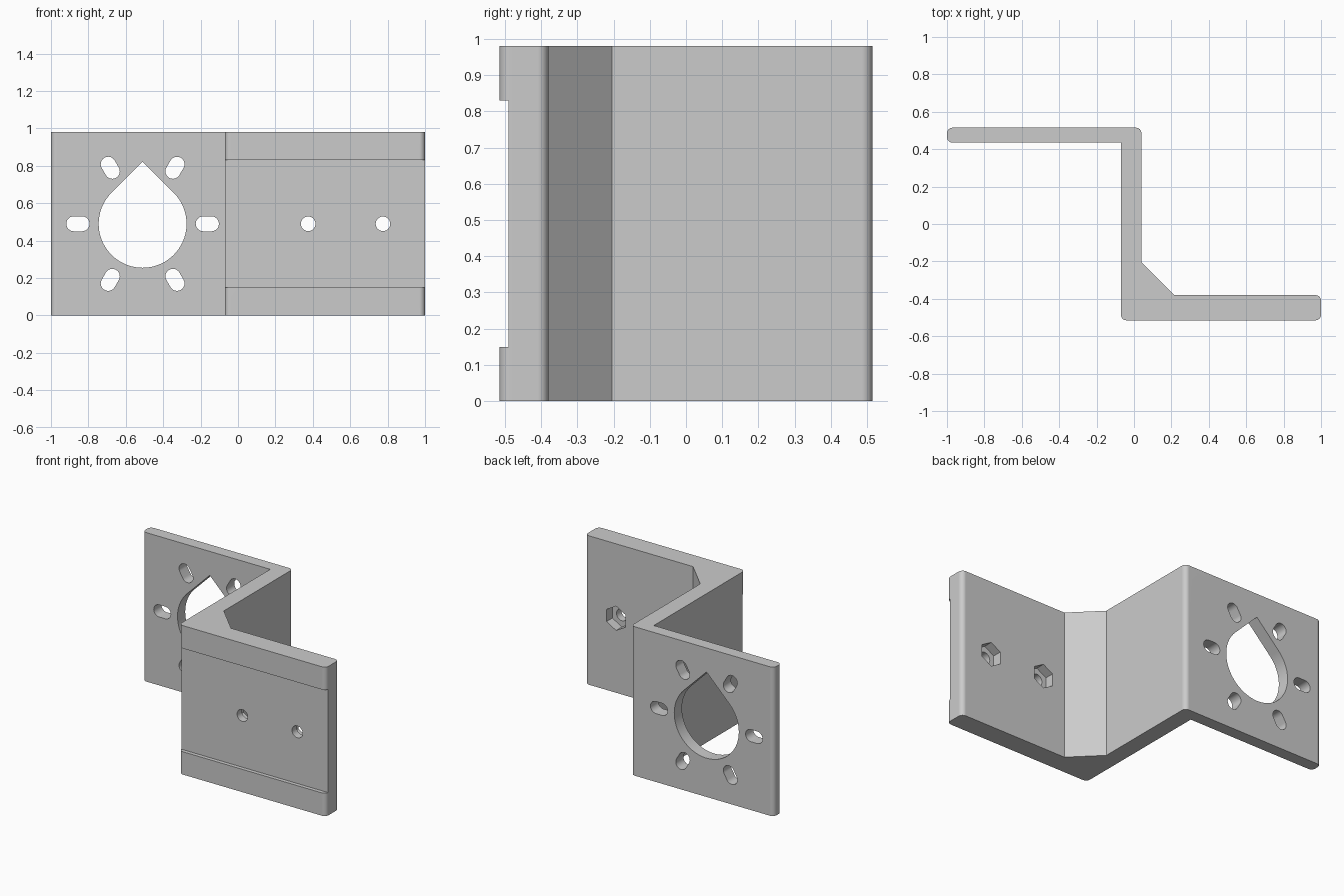
import bpy, bmesh
from math import pi, sin, cos, radians

cube = bpy.data.objects.get("Cube")
if cube:
    bpy.data.objects.remove(cube, do_unlink=True)

HEIGHT, MID = 0.98, 0.49
FILLET = 0.03

grey = bpy.data.materials.new("plain grey")
grey.use_nodes = True
colour = (0.6, 0.6, 0.6, 1)
grey.diffuse_color = colour
grey.node_tree.nodes["Principled BSDF"].inputs["Base Color"].default_value = colour


def prism(name, points, offset, fillet_ids=()):
    """Extrude a closed 3D outline by an offset, rounding chosen corners."""
    bm = bmesh.new()
    verts = [bm.verts.new(p) for p in points]
    face = bm.faces.new(verts)
    new = bmesh.ops.extrude_face_region(bm, geom=[face], use_keep_orig=True)["geom"]
    bmesh.ops.translate(bm, vec=offset, verts=[g for g in new if isinstance(g, bmesh.types.BMVert)])
    rounded = [e for i in fillet_ids for e in verts[i].link_edges
               if abs(e.verts[0].co.z - e.verts[1].co.z) > 0.1]
    if rounded:
        bmesh.ops.bevel(bm, geom=rounded, offset=FILLET, segments=8,
                        profile=0.5, affect='EDGES')
    bmesh.ops.recalc_face_normals(bm, faces=bm.faces)
    mesh = bpy.data.meshes.new(name)
    bm.to_mesh(mesh)
    bm.free()
    obj = bpy.data.objects.new(name, mesh)
    obj.data.materials.append(grey)
    bpy.context.collection.objects.link(obj)
    return obj


def arc(x, z, r, start, end, n):
    steps = [start + (end - start) * i / n for i in range(n + 1)]
    return [(x + r * cos(a), z + r * sin(a)) for a in steps]


cutters = []


def cut(name, outline, y0, y1):
    """Cutter with an x-z outline running from y0 to y1."""
    obj = prism(name, [(x, y0, z) for x, z in outline], (0, y1 - y0, 0))
    obj.hide_render = True
    cutters.append(obj)


# Z-shaped bracket body with a gusset in the front corner
profile = [(-1, 0.515), (-1, 0.435), (-0.07, 0.435), (-0.07, -0.515), (1, -0.515),
           (1, -0.38), (0.215, -0.38), (0.04, -0.205), (0.04, 0.515)]
bracket = prism("bracket", [(x, y, 0) for x, y in profile], (0, 0, HEIGHT),
                (0, 1, 3, 4, 5, 8))

# Teardrop opening in the rear plate
cx, r = -0.51, 0.235
teardrop = arc(cx, MID, r, radians(135), radians(405), 54) + [(cx, MID + r * 2 ** 0.5)]
cut("motor_opening", teardrop, 0.35, 0.6)

# Ring of radial slots around the opening
for i in range(6):
    a = i * pi / 3
    ends = [(cx + d * cos(a), MID + d * sin(a)) for d in (0.368, 0.324)]
    slot = (arc(*ends[0], 0.04, a - pi / 2, a + pi / 2, 12)
            + arc(*ends[1], 0.04, a + pi / 2, a + 3 * pi / 2, 12))
    cut("slot", slot, 0.35, 0.6)

# Screw holes with hexagonal nut pockets in the front plate
for x in (0.375, 0.775):
    cut("screw_hole", arc(x, MID, 0.039, 0, 2 * pi, 28)[:-1], -0.6, -0.3)
    cut("nut_pocket", arc(x, MID, 0.08, pi / 6, 13 * pi / 6, 6)[:-1], -0.44, -0.3)

# Shallow channel across the front face
cut("front_channel", [(-0.2, 0.15), (1.2, 0.15), (1.2, 0.83), (-0.2, 0.83)], -0.6, -0.49)

for c in cutters:
    mod = bracket.modifiers.new(c.name, 'BOOLEAN')
    mod.operation, mod.solver, mod.object = 'DIFFERENCE', 'EXACT', c

# Bake the cuts and drop the cutters
graph = bpy.context.evaluated_depsgraph_get()
baked = bpy.data.meshes.new_from_object(bracket.evaluated_get(graph))
bracket.modifiers.clear()
bracket.data = baked
for c in cutters:
    bpy.data.objects.remove(c, do_unlink=True)

# Smooth fillets and holes, keeping flat plates flat
bpy.ops.object.select_all(action='DESELECT')
bracket.select_set(True)
bpy.context.view_layer.objects.active = bracket
bpy.ops.object.shade_smooth_by_angle(angle=radians(30))
weighted = bracket.modifiers.new("flat plates", 'WEIGHTED_NORMAL')
weighted.keep_sharp = True
